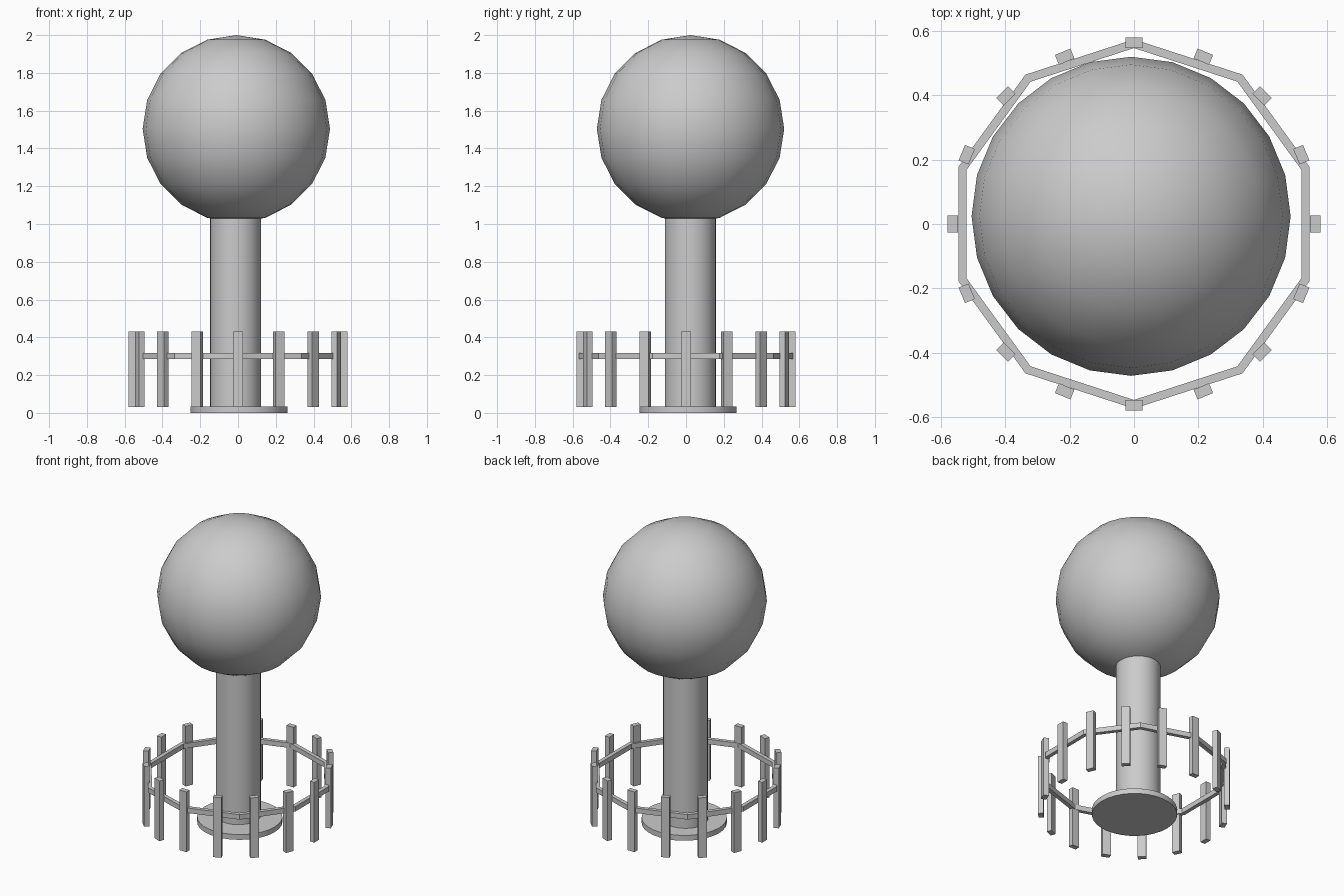
import bpy
import bmesh
from math import cos, pi, radians, sin

cube = bpy.data.objects.get("Cube")
if cube:
    bpy.data.objects.remove(cube, do_unlink=True)

grey = bpy.data.materials.new("plain grey")
grey.use_nodes = True
colour = (0.6, 0.6, 0.6, 1)
grey.diffuse_color = colour
grey.node_tree.nodes["Principled BSDF"].inputs["Base Color"].default_value = colour


def finish(name, smooth=False):
    ob = bpy.context.object
    ob.name = name
    ob.data.materials.append(grey)
    if smooth:
        bpy.ops.object.shade_smooth_by_angle(angle=radians(35))
    return ob


def cylinder(name, x, y, radius, bottom, top):
    bpy.ops.mesh.primitive_cylinder_add(
        vertices=32, radius=radius, depth=top - bottom,
        location=(x, y, (bottom + top) / 2))
    return finish(name, smooth=True)


# Base, trunk and round crown
cylinder("base_disc", 0.005, 0.011, 0.257, 0, 0.035)
cylinder("trunk", -0.013, 0.023, 0.135, 0.03, 1.06)
bpy.ops.mesh.primitive_uv_sphere_add(
    segments=24, ring_count=10, radius=0.496, location=(-0.009, 0.024, 1.504))
finish("crown", smooth=True)

# Ten-sided fence rail: a rectangular section swept round the centre
SIDES = 10
section = [(0.574, 0.285), (0.574, 0.318), (0.547, 0.318), (0.547, 0.285)]
bm = bmesh.new()
rings = []
for i in range(SIDES):
    a = pi / 2 + 2 * pi * i / SIDES
    rings.append([bm.verts.new((r * cos(a), r * sin(a), z)) for r, z in section])
for i in range(SIDES):
    here, there = rings[i], rings[(i + 1) % SIDES]
    for j in range(4):
        k = (j + 1) % 4
        bm.faces.new((here[j], there[j], there[k], here[k]))
bmesh.ops.recalc_face_normals(bm, faces=bm.faces)
mesh = bpy.data.meshes.new("fence_rail")
bm.to_mesh(mesh)
bm.free()
rail = bpy.data.objects.new("fence_rail", mesh)
bpy.context.collection.objects.link(rail)
mesh.materials.append(grey)

# Sixteen upright pickets facing outwards
POSTS = 16
for i in range(POSTS):
    a = 2 * pi * i / POSTS
    bpy.ops.mesh.primitive_cube_add(
        size=1, location=(0.563 * cos(a), 0.563 * sin(a), 0.23), rotation=(0, 0, a))
    bpy.context.object.scale = (0.033, 0.052, 0.4)
    finish(f"fence_post_{i + 1}")
